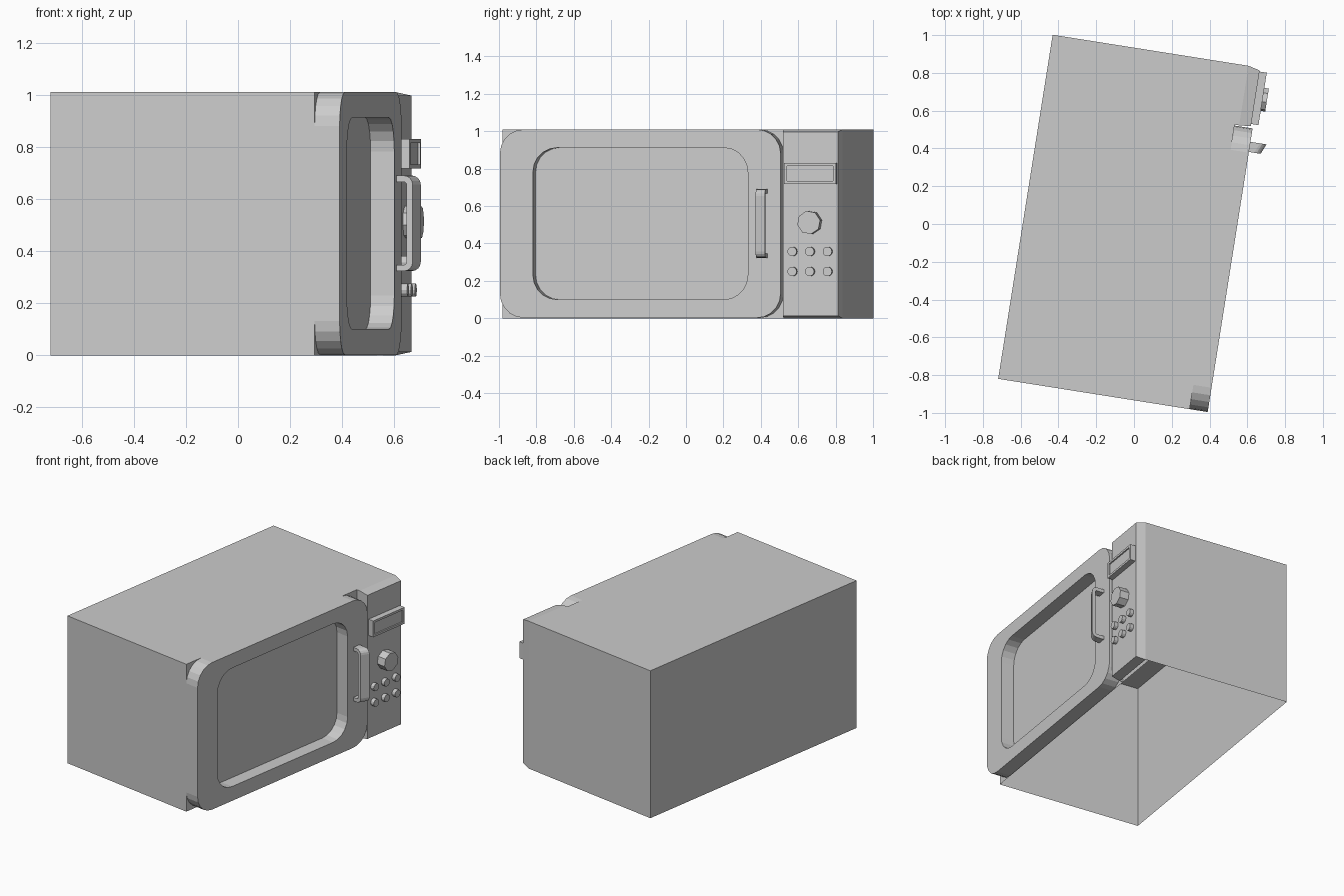
import bpy, bmesh, math
from mathutils import Matrix

if "Cube" in bpy.data.objects:
    bpy.data.objects.remove(bpy.data.objects["Cube"])

# Everything is modelled facing +x, then turned by this angle
TURN = Matrix.Rotation(math.radians(-9), 4, 'Z')


def finish(bm, name):
    bmesh.ops.recalc_face_normals(bm, faces=bm.faces)
    bm.transform(TURN)
    mesh = bpy.data.meshes.new(name)
    bm.to_mesh(mesh)
    bm.free()
    obj = bpy.data.objects.new(name, mesh)
    bpy.context.collection.objects.link(obj)
    return obj


def skin(name, rings, cap_start=True, closed=False, open_below=False):
    """Bridge successive rings of points with quads and cap the ends."""
    bm = bmesh.new()
    rows = [[bm.verts.new(p) for p in ring] for ring in rings]
    pairs = list(zip(rows, rows[1:])) + ([(rows[-1], rows[0])] if closed else [])
    for a, b in pairs:
        n = len(a)
        for i in range(n):
            bm.faces.new((a[i], a[(i + 1) % n], b[(i + 1) % n], b[i]))
    if not closed:
        if cap_start:
            bm.faces.new(rows[0][::-1])
        bm.faces.new(rows[-1])
    bmesh.ops.recalc_face_normals(bm, faces=bm.faces)
    if open_below:
        under = [f for f in bm.faces if f.normal.z < -0.999]
        bmesh.ops.delete(bm, geom=under, context='FACES_ONLY')
    return finish(bm, name)


def rect(x, y0, y1, z0, z1):
    return [(x, y0, z0), (x, y1, z0), (x, y1, z1), (x, y0, z1)]


def round_rect(x, y0, y1, z0, z1, r, seg=5):
    pts = []
    corners = ((y1 - r, z1 - r), (y0 + r, z1 - r), (y0 + r, z0 + r), (y1 - r, z0 + r))
    for k, (cy, cz) in enumerate(corners):
        for i in range(seg + 1):
            a = math.pi / 2 * (k + i / seg)
            pts.append((x, cy + r * math.cos(a), cz + r * math.sin(a)))
    return pts


def disc(x, y, z, r, n, phase=0.0):
    return [(x, y + r * math.cos(phase + math.tau * i / n),
             z + r * math.sin(phase + math.tau * i / n)) for i in range(n)]


# Main cabinet, a shell left open underneath
skin("cabinet", [rect(-0.582, -0.922, 0.922, 0, 1.01),
                 rect(0.444, -0.922, 0.922, 0, 1.01)], open_below=True)

# Door frame with a recessed rounded window opening
outer = (-0.922, 0.598, 0.002, 1.01, 0.13)
inner = (-0.743, 0.42, 0.10, 0.912, 0.13)
skin("door_frame", [round_rect(0.444, *outer), round_rect(0.541, *outer),
                    round_rect(0.541, *inner), round_rect(0.444, *inner)], closed=True)

# Window pane at the bottom of the opening
skin("door_window", [round_rect(0.44, *inner), round_rect(0.449, *inner)])

# Control panel with a tapered front, open underneath like the cabinet
skin("control_panel", [rect(0.444, 0.603, 0.922, 0, 1.01),
                       rect(0.468, 0.603, 0.922, 0, 1.01),
                       rect(0.53, 0.608, 0.907, 0.013, 0.997)],
     cap_start=False, open_below=True)

# Display with an inset screen
skin("display", [rect(0.52, 0.62, 0.901, 0.718, 0.83),
                 rect(0.569, 0.62, 0.901, 0.718, 0.83),
                 rect(0.569, 0.636, 0.885, 0.733, 0.815),
                 rect(0.560, 0.636, 0.885, 0.733, 0.815)])

# Eight-sided knob
skin("knob", [disc(0.52, 0.758, 0.512, 0.063, 8, 0.2),
              disc(0.593, 0.758, 0.512, 0.063, 8, 0.2)])

# Push buttons
for row, z in enumerate((0.25, 0.357)):
    for col, y in enumerate((0.662, 0.757, 0.853)):
        skin(f"button_{row}_{col}", [disc(0.525, y, z, 0.025, 12),
                                     disc(0.556, y, z, 0.025, 12)])


# Door handle: a bent flat bar, its outer face slanted towards the hinge
def handle_path(inset, reach):
    x, z0, z1, r = reach - inset, 0.323 + inset, 0.69 - inset, 0.035 - inset
    pts = [(0.53, z0)]
    for k, cz in enumerate((z0 + r, z1 - r)):
        for i in range(5):
            a = -math.pi / 2 + math.pi / 2 * (k + i / 4)
            pts.append((x - r + r * math.cos(a), cz + r * math.sin(a)))
    return pts + [(0.53, z1)]


paths = [(handle_path(0, 0.604), 0.472), (handle_path(0, 0.627), 0.526),
         (handle_path(0.024, 0.627), 0.526), (handle_path(0.024, 0.604), 0.472)]
skin("door_handle", [[(path[i][0], y, path[i][1]) for path, y in paths]
                     for i in range(12)])
